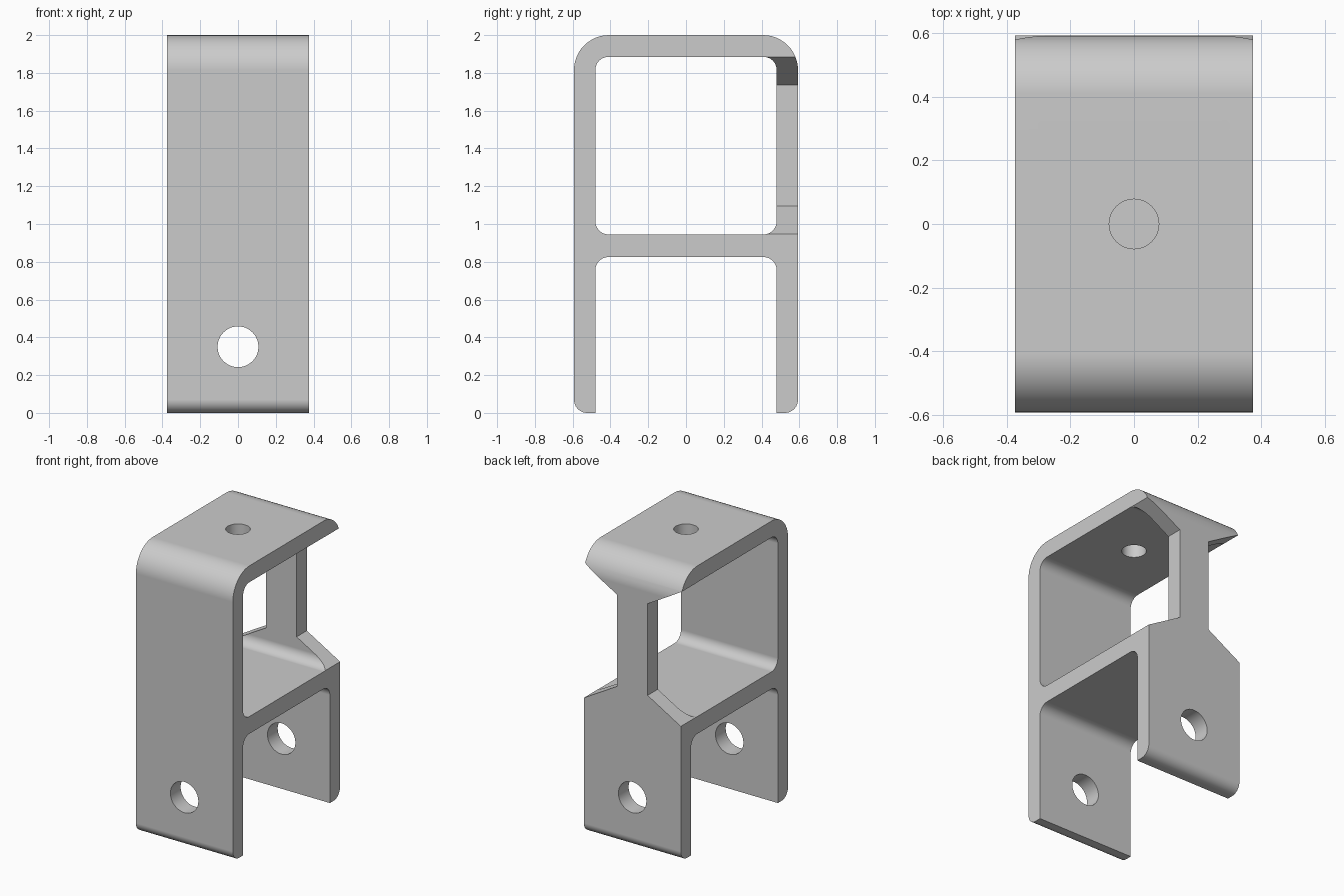
import bpy, bmesh, math
from mathutils import Vector

cube = bpy.data.objects.get("Cube")
if cube:
    bpy.data.objects.remove(cube, do_unlink=True)

HALF_X, HALF_Y, HEIGHT = 0.375, 0.593, 2.0
INNER_Y, FILLET = 0.48, 0.07
SHELF_LOW, SHELF_TOP, CEILING = 0.825, 0.945, 1.885

steel = bpy.data.materials.new("grey metal")
steel.use_nodes = True
steel.diffuse_color = (0.6, 0.6, 0.6, 1)
steel.node_tree.nodes["Principled BSDF"].inputs["Base Color"].default_value = (0.6, 0.6, 0.6, 1)


def rounded(corners, steps=12):
    """Outline from (u, v, radius) corners, each rounded with an arc."""
    pts = []
    for i, (u, v, r) in enumerate(corners):
        p = Vector((u, v))
        if r == 0:
            pts.append(p)
            continue
        a = (Vector(corners[i - 1][:2]) - p).normalized()
        b = (Vector(corners[(i + 1) % len(corners)][:2]) - p).normalized()
        centre = p + (a + b) * r
        for k in range(steps + 1):
            t = k / steps * math.pi / 2
            pts.append(centre - b * r * math.cos(t) - a * r * math.sin(t))
    return pts


def prism(name, outline, place, sweep):
    """Extrude an outline; place maps its (u, v) into space."""
    bm = bmesh.new()
    face = bm.faces.new([bm.verts.new(place(*p)) for p in outline])
    ext = bmesh.ops.extrude_face_region(bm, geom=[face])
    moved = [g for g in ext["geom"] if isinstance(g, bmesh.types.BMVert)]
    bmesh.ops.translate(bm, verts=moved, vec=sweep)
    bmesh.ops.recalc_face_normals(bm, faces=bm.faces)
    mesh = bpy.data.meshes.new(name)
    bm.to_mesh(mesh)
    bm.free()
    mesh.materials.append(steel)
    obj = bpy.data.objects.new(name, mesh)
    bpy.context.collection.objects.link(obj)
    return obj


def side_prism(name, corners, half):
    return prism(name, rounded(corners), lambda y, z: (-half, y, z), (2 * half, 0, 0))


def circle(cu, cv, r, n=48):
    return [(cu + r * math.cos(2 * math.pi * k / n),
             cv + r * math.sin(2 * math.pi * k / n)) for k in range(n)]


# Outer block with rounded top and bottom edges
bracket = side_prism("bracket_frame", [
    (-HALF_Y, 0, FILLET), (HALF_Y, 0, FILLET),
    (HALF_Y, HEIGHT, 0.185), (-HALF_Y, HEIGHT, 0.185)], HALF_X)

# Upper window and lower open slot
cutters = [
    side_prism("window_cutter", [
        (-INNER_Y, SHELF_TOP, FILLET), (INNER_Y, SHELF_TOP, FILLET),
        (INNER_Y, CEILING, FILLET), (-INNER_Y, CEILING, FILLET)], 1),
    side_prism("slot_cutter", [
        (-INNER_Y, -0.3, 0), (INNER_Y, -0.3, 0),
        (INNER_Y, SHELF_LOW, FILLET), (-INNER_Y, SHELF_LOW, FILLET)], 1),
]

# Notches that leave a narrow strip in the back wall
strip, slope = 0.118, math.tan(math.radians(30))
reach = 0.5
drop = (HALF_X - strip) * slope
over = (reach - HALF_X) * slope
low, high = SHELF_TOP + 0.001, CEILING - 0.001
for side, s in (("left", 1), ("right", -1)):
    outline = [(s * strip, low + drop), (s * reach, low - over),
               (s * reach, high + over), (s * strip, high - drop)]
    cutters.append(prism(side + "_notch_cutter", outline,
                         lambda x, z: (x, 0.3, z), (0, 0.5, 0)))

# Pin hole through both legs and bolt hole through the top
cutters.append(prism("pin_hole_cutter", circle(0, 0.35, 0.108),
                     lambda x, z: (x, -1, z), (0, 2, 0)))
cutters.append(prism("bolt_hole_cutter", circle(0, 0, 0.078),
                     lambda x, y: (x, y, 1.7), (0, 0, 0.6)))

# Cut the frame, then discard the cutters
bpy.ops.object.select_all(action='DESELECT')
bpy.context.view_layer.objects.active = bracket
bracket.select_set(True)
for cutter in cutters:
    cutter.hide_render = True
    mod = bracket.modifiers.new(cutter.name, 'BOOLEAN')
    mod.operation = 'DIFFERENCE'
    mod.solver = 'EXACT'
    mod.object = cutter
    bpy.ops.object.modifier_apply(modifier=mod.name)
    bpy.data.objects.remove(cutter, do_unlink=True)

# Smooth fillets with crisp edges and even flat faces
bpy.ops.object.shade_smooth_by_angle(angle=math.radians(25))
weighted = bracket.modifiers.new("even_normals", 'WEIGHTED_NORMAL')
weighted.keep_sharp = True
